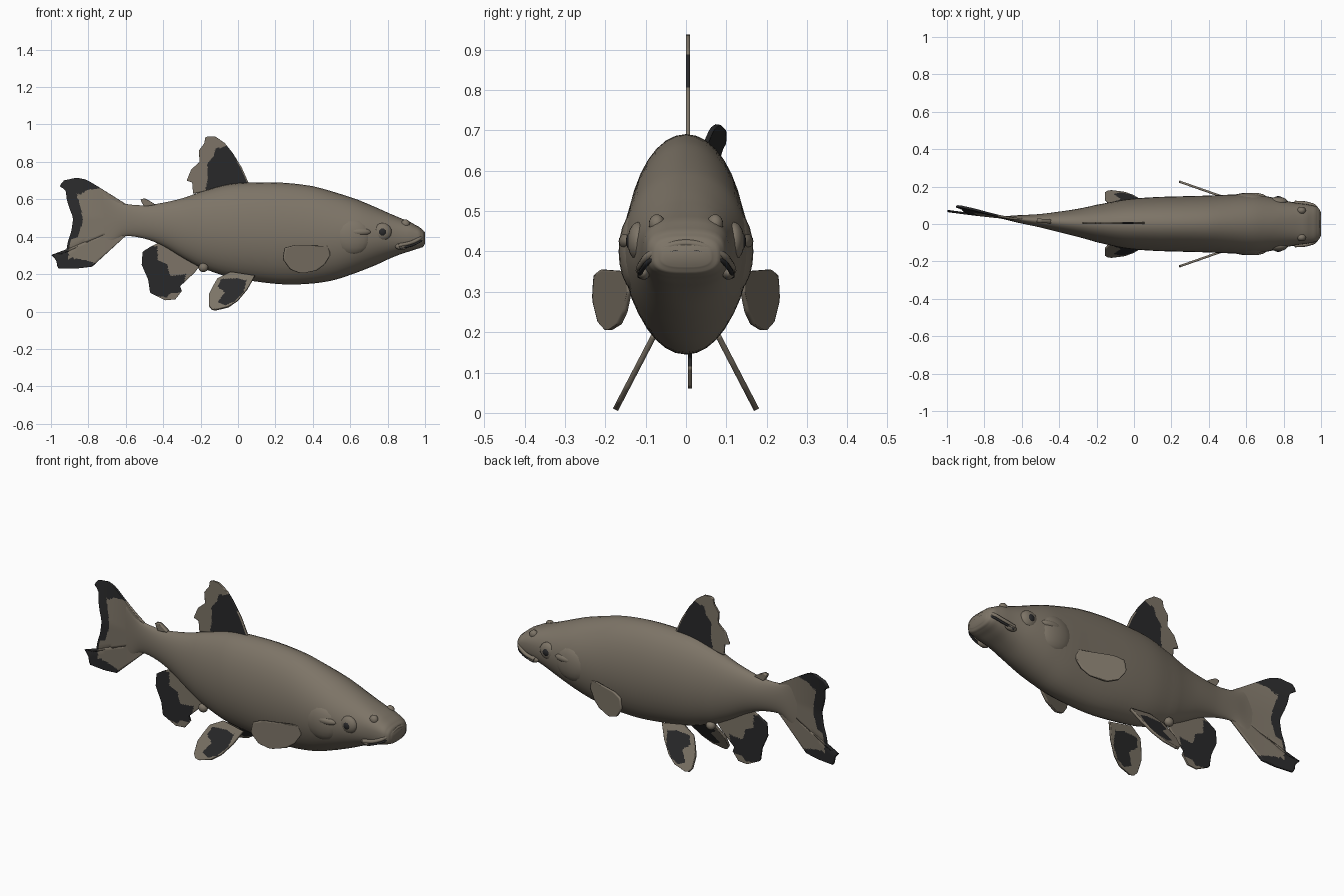
import bpy, bmesh, math
from mathutils import Vector

if "Cube" in bpy.data.objects:
    bpy.data.objects.remove(bpy.data.objects["Cube"])


def material(name, rgb):
    m = bpy.data.materials.new(name)
    m.diffuse_color = (*rgb, 1)
    m.use_nodes = True
    m.node_tree.nodes["Principled BSDF"].inputs["Base Color"].default_value = m.diffuse_color
    return m


TAN = material("olive tan skin", (0.205, 0.175, 0.135))
BLACK = material("black patch", (0.022, 0.022, 0.023))


def finish(name, bm, mats, angle=50):
    bmesh.ops.recalc_face_normals(bm, faces=bm.faces)
    me = bpy.data.meshes.new(name)
    bm.to_mesh(me)
    bm.free()
    ob = bpy.data.objects.new(name, me)
    bpy.context.collection.objects.link(ob)
    for m in mats:
        me.materials.append(m)
    bpy.ops.object.select_all(action='DESELECT')
    ob.select_set(True)
    bpy.context.view_layer.objects.active = ob
    bpy.ops.object.shade_smooth_by_angle(angle=math.radians(angle))
    return ob


def spine(x):
    # the tail end swings gently to one side
    return 0.07 * max(0, -x) ** 2


def catmull(a, b, c, d, t):
    return 0.5 * (2 * b + (c - a) * t + (2 * a - 5 * b + 4 * c - d) * t * t
                  + (3 * b - a - 3 * c + d) * t ** 3)


# Body: x, top, bottom, half width
stations = [(-0.72, .63, .33, .006), (-0.62, .580, .400, .020), (-0.5, .568, .390, .036),
            (-0.4, .582, .350, .055), (-0.3, .605, .290, .075), (-0.2, .640, .235, .100),
            (-0.05, .680, .185, .130), (0.1, .690, .160, .143), (0.25, .688, .145, .148),
            (0.4, .670, .150, .152), (0.52, .637, .170, .157), (0.64, .598, .210, .157),
            (0.74, .556, .250, .142), (0.84, .512, .295, .118), (0.92, .480, .322, .106),
            (0.97, .452, .338, .096), (0.99, .435, .346, .082), (1.0, .415, .362, .062)]
SEG, SUB = 36, 4
bm = bmesh.new()
rings = []
for i in range(len(stations) - 1):
    q = [stations[max(0, min(len(stations) - 1, i + k))] for k in (-1, 0, 1, 2)]
    for s in range(SUB + (i == len(stations) - 2)):
        t = s / SUB
        top, bot, w = (catmull(*[p[k] for p in q], t) for k in (1, 2, 3))
        x = q[1][0] + (q[2][0] - q[1][0]) * t
        e = 1 - 0.3 * max(0, min(1, (x - 0.75) / 0.2))    # boxier snout
        ring = []
        for j in range(SEG):
            a = math.tau * j / SEG
            c, n = math.cos(a), math.sin(a)
            y = spine(x) + w * math.copysign(abs(c) ** e, c)
            z = (top + bot) / 2 + (top - bot) / 2 * math.copysign(abs(n) ** e, n)
            ring.append(bm.verts.new((x, y, z)))
        rings.append(ring)
for r0, r1 in zip(rings, rings[1:]):
    for j in range(SEG):
        k = (j + 1) % SEG
        bm.faces.new((r0[j], r0[k], r1[k], r1[j]))
bm.faces.new(rings[0])
bm.faces.new(rings[-1])
finish("body", bm, [TAN])


def resample(pts, n):
    pts = [Vector(p) for p in pts]
    lens = [(b - a).length for a, b in zip(pts, pts[1:])]
    out = []
    for i in range(n):
        d = sum(lens) * i / (n - 1)
        for k, l in enumerate(lens):
            if d <= l or k == len(lens) - 1:
                out.append(pts[k].lerp(pts[k + 1], min(1, d / l)))
                break
            d -= l
    return out


def inside(x, z, poly):
    hit = False
    for (x0, z0), (x1, z1) in zip(poly, poly[1:] + poly[:1]):
        if (z0 > z) != (z1 > z) and x < x0 + (z - z0) * (x1 - x0) / (z1 - z0):
            hit = not hit
    return hit


def fin(name, edge_a, edge_b, depth, patch=None, thick=0.01, n=44):
    """Sheet between two x-z edges; depth(x, z) gives y, patch is painted black."""
    bm = bmesh.new()
    rows = []
    for a, b in zip(resample(edge_a, n), resample(edge_b, n)):
        pts = [a.lerp(b, k / (n - 1)) for k in range(n)]
        rows.append([bm.verts.new((p.x, depth(p.x, p.y), p.y)) for p in pts])
    for r0, r1 in zip(rows, rows[1:]):
        for k in range(n - 1):
            f = bm.faces.new((r0[k], r0[k + 1], r1[k + 1], r1[k]))
            c = f.calc_center_median()
            f.material_index = int(bool(patch) and inside(c.x, c.z, patch))
    ob = finish(name, bm, [TAN, BLACK])
    mod = ob.modifiers.new("thickness", 'SOLIDIFY')
    mod.thickness, mod.offset = thick, 0


# Tail fin with a ragged black margin
fin("tail_fin", [(-.6, .575), (-.6, .405)],
    [(-.76, .675), (-.81, .705), (-.86, .715), (-.93, .70), (-.955, .67), (-.92, .65),
     (-.915, .60), (-.90, .55), (-.88, .50), (-.89, .43), (-.91, .37), (-.92, .31),
     (-1.0, .305), (-.97, .275), (-.965, .23), (-.86, .23), (-.78, .24)],
    lambda x, z: spine(x) + max(0, z - .5) * max(0, -x - .65) * .6,
    [(-.71, .66), (-.80, .65), (-.86, .62), (-.84, .56), (-.83, .48), (-.85, .41),
     (-.90, .37), (-.91, .29), (-.85, .28), (-.80, .27), (-.74, .25), (-.78, .2),
     (-1.1, .2), (-1.1, .8), (-.7, .8)], 0.012)

# Dorsal fin
fin("dorsal_fin",
    [(.06, .68), (.02, .77), (-.03, .85), (-.07, .90), (-.12, .935), (-.16, .937)],
    [(-.24, .63), (-.245, .69), (-.275, .70), (-.25, .76), (-.205, .80), (-.21, .86),
     (-.18, .90), (-.175, .93)], lambda x, z: .005,
    [(-.175, .65), (-.16, .72), (-.165, .79), (-.13, .83), (-.12, .87), (-.06, .885),
     (-.025, .85), (.015, .76), (.05, .69), (.0, .68)])

# Low fleshy ridge carrying the dorsal fin, and the small adipose fin
fin("adipose_fin", [(-.44, .57), (-.47, .59), (-.50, .605)],
    [(-.50, .56), (-.515, .585), (-.52, .60)], lambda x, z: spine(x), None, 0.022, 8)

# Anal fin
fin("anal_fin", [(-.2, .25), (-.23, .21), (-.31, .135), (-.30, .11), (-.335, .065)],
    [(-.40, .38), (-.47, .345), (-.51, .32), (-.515, .25), (-.48, .17), (-.47, .10),
     (-.39, .06)], lambda x, z: .010,
    [(-.6, .4), (-.43, .345), (-.43, .28), (-.38, .25), (-.36, .19), (-.28, .20),
     (-.29, .14), (-.31, .10), (-.36, .10), (-.38, .075), (-.47, .09), (-.6, .1)])


def ball(name, loc, size, mat=TAN, seg=20):
    bm = bmesh.new()
    bmesh.ops.create_uvsphere(bm, u_segments=seg, v_segments=seg // 2, radius=1)
    bmesh.ops.scale(bm, vec=size, verts=bm.verts)
    bmesh.ops.translate(bm, vec=loc, verts=bm.verts)
    finish(name, bm, [mat])


def tube(name, pts, radius, mat):
    cu = bpy.data.curves.new(name, 'CURVE')
    cu.dimensions = '3D'
    cu.bevel_depth, cu.bevel_resolution, cu.use_fill_caps = radius, 2, True
    sp = cu.splines.new('BEZIER')
    sp.bezier_points.add(len(pts) - 1)
    for bp, p in zip(sp.bezier_points, pts):
        bp.co = p
        bp.handle_left_type = bp.handle_right_type = 'AUTO'
    cu.materials.append(mat)
    bpy.context.collection.objects.link(bpy.data.objects.new(name, cu))


for side, s in (("right", -1), ("left", 1)):
    # Pelvic fins splay outward and down
    fin("pelvic_fin_" + side,
        [(.09, .19), (.05, .12), (0, .06), (-.05, .025), (-.12, .008)],
        [(-.04, .21), (-.11, .175), (-.13, .14), (-.155, .09), (-.155, .03), (-.14, .012)],
        lambda x, z: s * (.075 + (.2 - z) * .52),
        [(-.11, .045), (-.07, .03), (-.02, .05), (.03, .10), (.045, .165), (-.01, .175),
         (-.09, .17), (-.11, .13), (-.07, .10)], 0.014)
    # Pectoral fins flare backward from the gills
    fin("pectoral_fin_" + side, [(.49, .30), (.46, .25), (.42, .22), (.35, .205)],
        [(.49, .35), (.3, .355), (.25, .34), (.24, .28), (.28, .225), (.33, .206)],
        lambda x, z: s * (.14 + (.49 - x) * .35), None, 0.012, 24)
    # Head details
    ball("gill_cover_" + side, (.61, s * .122, .40), (.11, .045, .10))
    ball("cheek_ridge_" + side, (.64, s * .135, .425), (.075, .032, .025))
    ball("eye_rim_" + side, (.77, s * .118, .425), (.052, .027, .048))
    ball("pupil_" + side, (.772, s * .136, .425), (.022, .013, .022), BLACK)
    ball("nostril_" + side, (.895, s * .072, .468), (.024, .020, .024))
    ball("jaw_corner_" + side, (.875, s * .105, .348), (.035, .016, .018))
    ball("vent_lobe_" + side, (-.185, s * .045, .235), (.026, .022, .024))


# Arched mouth with a lip above it
def arch(dx, dz):
    half = [(.86, .115, .345), (.93, .108, .362), (.975, .085, .385)]
    return ([(x + dx, -y, z + dz) for x, y, z in half] + [(.99 + dx, 0, .412 + dz)]
            + [(x + dx, y, z + dz) for x, y, z in reversed(half)])


tube("mouth_line", arch(.004, -.006), .006, BLACK)
tube("upper_lip", arch(0, .008), .010, TAN)
